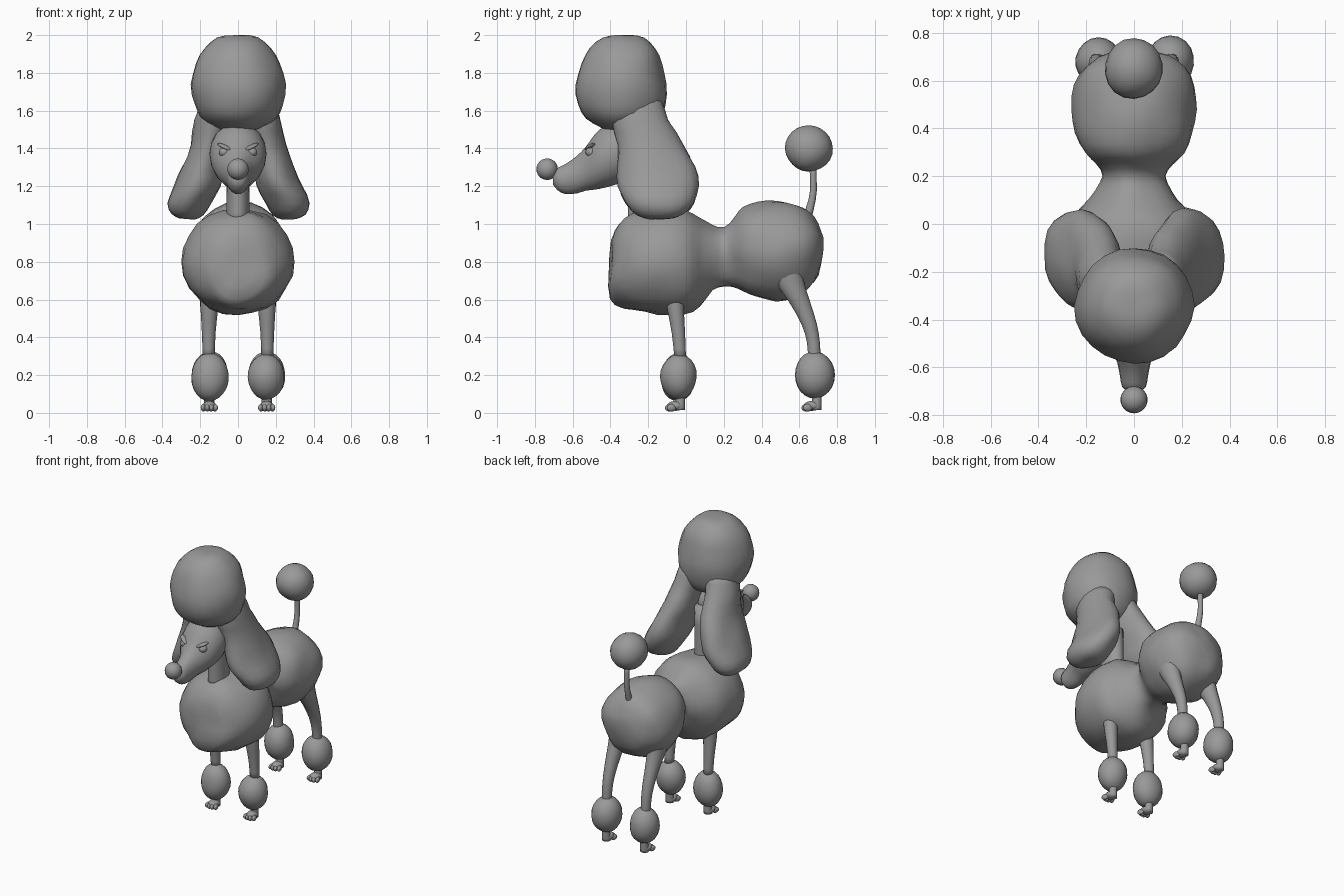
import bpy
import bmesh
import math
from mathutils import Vector, Matrix, noise

cube = bpy.data.objects.get("Cube")
if cube:
    bpy.data.objects.remove(cube, do_unlink=True)

SIDES = (("left", 1), ("right", -1))

grey = bpy.data.materials.new("soft grey")
grey.use_nodes = True
grey.diffuse_color = (0.32, 0.32, 0.32, 1)
grey.node_tree.nodes["Principled BSDF"].inputs["Base Color"].default_value = grey.diffuse_color


def finish(name, bm, fluff=0.0):
    """Turn a bmesh into a smooth grey object, with an optional soft unevenness."""
    bmesh.ops.recalc_face_normals(bm, faces=bm.faces)
    bm.normal_update()
    if fluff:
        for v in bm.verts:
            v.co += v.normal * fluff * noise.noise(v.co * 7)
    for face in bm.faces:
        face.smooth = True
    mesh = bpy.data.meshes.new(name)
    bm.to_mesh(mesh)
    bm.free()
    mesh.materials.append(grey)
    obj = bpy.data.objects.new(name, mesh)
    bpy.context.collection.objects.link(obj)
    return obj


def spline(rings, steps):
    """Catmull-Rom interpolation between the key rings."""
    keys = [Vector(r) for r in rings]
    keys = [keys[0]] + keys + [keys[-1]]
    result = []
    for a, b, c, d in zip(keys, keys[1:], keys[2:], keys[3:]):
        for i in range(steps):
            t = i / steps
            result.append(0.5 * (2 * b + (c - a) * t + (2 * a - 5 * b + 4 * c - d) * t ** 2
                                 + (3 * b - a - 3 * c + d) * t ** 3))
    return result + [keys[-1]]


def loft(name, rings, axis="Z", side=1, segments=18, steps=2, fluff=0.0):
    """Skin elliptical rings (x, y, z, width radius, depth radius) across an axis."""
    bm = bmesh.new()
    loops = []
    for x, y, z, rw, rd in spline(rings, steps):
        loop = []
        for i in range(segments):
            angle = math.tau * i / segments
            u, v = rw * math.cos(angle), rd * math.sin(angle)
            offset = Vector((u, v, 0)) if axis == "Z" else Vector((u, 0, v))
            co = Vector((x, y, z)) + offset
            co.x *= side
            loop.append(bm.verts.new(co))
        loops.append(loop)
    for low, high in zip(loops, loops[1:]):
        for i in range(segments):
            j = (i + 1) % segments
            bm.faces.new((low[i], low[j], high[j], high[i]))
    bm.faces.new(loops[0])
    bm.faces.new(loops[-1])
    return finish(name, bm, fluff)


def ball(name, centre, radii, tilt=0.0, yaw=0.0, side=1, fluff=0.0):
    """Ellipsoid, tilted about y and turned about z."""
    bm = bmesh.new()
    bmesh.ops.create_uvsphere(bm, u_segments=18, v_segments=12, radius=1)
    turn = Matrix.Rotation(yaw * side, 4, "Z") @ Matrix.Rotation(tilt * side, 4, "Y")
    place = Matrix.Translation((centre[0] * side, centre[1], centre[2]))
    bm.transform(place @ turn @ Matrix.Diagonal((*radii, 1)))
    return finish(name, bm, fluff)


def midline(rows):
    """Expand (y, z, width, height) rows lying on the centre plane."""
    return [(0, *row) for row in rows]


# Body: full chest, narrow waist and round rump
loft("body", midline([
    (-.41, .76, .03, .03), (-.395, .76, .14, .16), (-.35, .78, .21, .22),
    (-.28, .8, .265, .26), (-.15, .8, .3, .28), (-.01, .8, .285, .28),
    (.07, .8, .22, .235), (.14, .82, .16, .175), (.2, .83, .13, .16),
    (.25, .855, .16, .185), (.3, .872, .205, .22), (.38, .865, .245, .252),
    (.48, .856, .263, .265), (.58, .857, .25, .245), (.65, .86, .215, .205),
    (.7, .865, .15, .14), (.725, .87, .06, .06)]), axis="Y", segments=24, fluff=.016)

# Neck, head and muzzle
loft("neck", midline([(-.22, 1, .062, .09), (-.22, 1.15, .06, .09), (-.23, 1.4, .07, .09)]))
loft("head", midline([
    (-.2, 1.4, .04, .05), (-.28, 1.38, .12, .13), (-.36, 1.375, .15, .165),
    (-.43, 1.355, .145, .165), (-.48, 1.33, .125, .15), (-.53, 1.293, .092, .118),
    (-.58, 1.26, .07, .1), (-.64, 1.238, .058, .08), (-.68, 1.238, .05, .06),
    (-.705, 1.24, .025, .03)]), axis="Y")
ball("nose", (0, -.735, 1.29), (.057, .057, .057))

# Topknot of hair
loft("topknot", midline([
    (-.33, 2, .04, .04), (-.33, 1.985, .11, .11), (-.335, 1.93, .18, .175),
    (-.34, 1.85, .225, .215), (-.342, 1.74, .25, .243), (-.34, 1.63, .233, .232),
    (-.33, 1.56, .2, .2), (-.31, 1.51, .13, .14), (-.3, 1.48, .05, .05)]),
    segments=24, fluff=.012)

# Tail with pompom
loft("tail", midline([(.62, .98, .024, .03), (.655, 1.08, .02, .022),
                      (.675, 1.18, .018, .018), (.67, 1.32, .018, .018)]), segments=12)
ball("tail_pompom", (0, .65, 1.4), (.123, .125, .121), fluff=.008)

for label, side in SIDES:
    # Long hanging ears
    loft(label + "_ear", [
        (.09, -.27, 1.66, .1, .13), (.125, -.24, 1.55, .1, .15),
        (.15, -.19, 1.42, .1, .178), (.185, -.157, 1.3, .11, .2),
        (.22, -.147, 1.2, .122, .213), (.262, -.135, 1.11, .118, .182),
        (.272, -.13, 1.05, .085, .125), (.272, -.13, 1.03, .04, .06)],
        side=side, segments=20, fluff=.014)

    # Eye under a slanted brow
    ball(label + "_eye", (.072, -.502, 1.38), (.03, .03, .027), side=side)
    ball(label + "_brow", (.07, -.507, 1.408), (.045, .022, .011),
         tilt=-.4, yaw=.5, side=side)

    # Legs
    loft(label + "_front_leg", [(.15, -.06, .64, .05, .05), (.152, -.055, .55, .046, .045),
                                (.155, -.04, .42, .036, .036), (.155, -.03, .28, .031, .031)],
         side=side, segments=14)
    loft(label + "_back_leg", [(.15, .52, .82, .07, .09), (.152, .545, .7, .06, .08),
                               (.155, .6, .59, .047, .058), (.155, .652, .47, .038, .042),
                               (.155, .675, .37, .034, .035), (.155, .68, .27, .032, .034)],
         side=side, segments=14)

    # Ankle pompoms and toed feet
    for end, y, depth, z in (("front", -.04, .094, .19), ("back", .682, .104, .2)):
        name = label + "_" + end
        ball(name + "_pompom", (.15, y, z), (.1, depth, .125), side=side, fluff=.008)
        loft(name + "_ankle", [(.152, y + .012, .13, .026, .024),
                               (.152, y + .01, .06, .027, .026),
                               (.152, y + .005, .015, .03, .03)], side=side, segments=12)
        ball(name + "_paw", (.152, y - .015, .037), (.036, .045, .026), side=side)
        for toe in range(4):
            spread = toe - 1.5
            ball(f"{name}_toe_{toe + 1}",
                 (.152 + spread * .02, y - .05 + abs(spread) * .009, .027),
                 (.014, .026, .02), yaw=spread * .2, side=side)
